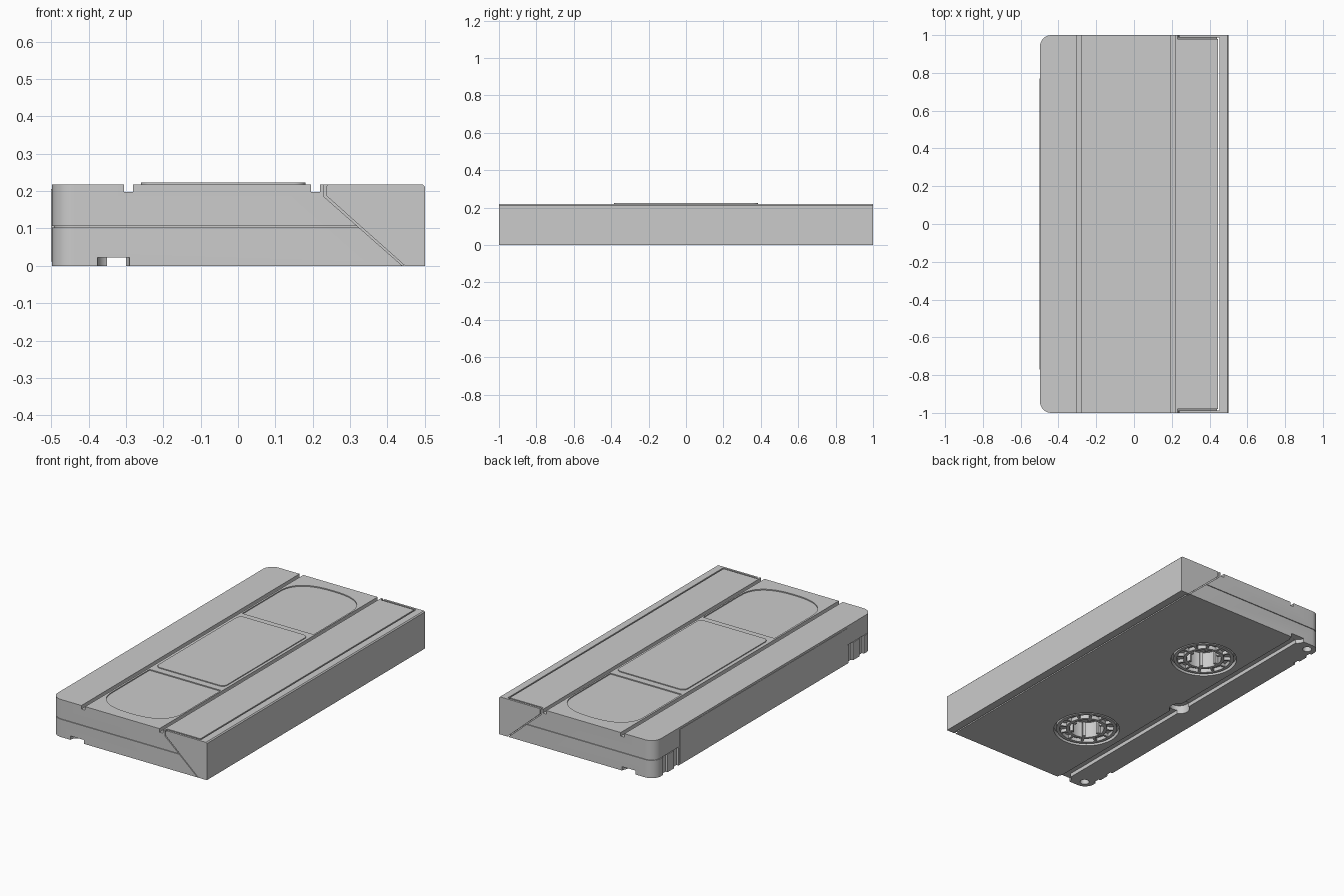
import bpy, bmesh
from math import sin, cos, pi, radians
from mathutils import Matrix, Vector

if "Cube" in bpy.data.objects:
    bpy.data.objects.remove(bpy.data.objects["Cube"])

H = 0.218


def finish(bm, name):
    bmesh.ops.recalc_face_normals(bm, faces=bm.faces)
    me = bpy.data.meshes.new(name)
    bm.to_mesh(me)
    bm.free()
    ob = bpy.data.objects.new(name, me)
    bpy.context.collection.objects.link(ob)
    return ob


def loft(bm, loops, closed=False):
    rings = [[bm.verts.new(p) for p in loop] for loop in loops]
    n = len(rings[0])
    pairs = list(zip(rings, rings[1:])) + ([(rings[-1], rings[0])] if closed else [])
    for a, b in pairs:
        for i in range(n):
            j = (i + 1) % n
            bm.faces.new((a[i], a[j], b[j], b[i]))
    if not closed:
        bm.faces.new(rings[0][::-1])
        bm.faces.new(rings[-1])


def prism(name, pts, lo, hi, axis='z'):
    place = (lambda p, t: (p[0], p[1], t)) if axis == 'z' else (lambda p, t: (p[0], t, p[1]))
    bm = bmesh.new()
    loft(bm, [[place(p, t) for p in pts] for t in (lo, hi)])
    return finish(bm, name)


def box(name, x0, x1, y0, y1, z0, z1):
    return prism(name, [(x0, y0), (x1, y0), (x1, y1), (x0, y1)], z0, z1)


def disc(name, x, y, r, z0, z1, n=48):
    pts = [(x + r * cos(2 * pi * i / n), y + r * sin(2 * pi * i / n)) for i in range(n)]
    return prism(name, pts, z0, z1)


def arc(cx, cy, r, a0, a1, n=8):
    return [(cx + r * cos(radians(a0 + (a1 - a0) * i / n)),
             cy + r * sin(radians(a0 + (a1 - a0) * i / n))) for i in range(n + 1)]


def cut(target, cutter):
    cutter.hide_render = True
    m = target.modifiers.new("cut", 'BOOLEAN')
    m.operation, m.solver, m.object = 'DIFFERENCE', 'EXACT', cutter
    bpy.context.view_layer.objects.active = target
    bpy.ops.object.modifier_apply(modifier=m.name)
    bpy.data.objects.remove(cutter)


# body shell: rounded back corners, fine seam halfway up
def outline(d, z):
    r = 0.06
    pts = [(0.445 - d, -1 + d), (0.445 - d, 1 - d)]
    pts += arc(-0.5 + r, 1 - r, r - d, 90, 180) + arc(-0.5 + r, -1 + r, r - d, 180, 270)
    return [(x + 0.002, y, z) if x < -0.4 else (x, y, z) for x, y in pts]


bm = bmesh.new()
loft(bm, [outline(d, z) for d, z in ((0, 0), (0, 0.103), (0.005, 0.103),
                                     (0.005, 0.107), (0, 0.107), (0, H))])
body = finish(bm, "cassette_body")

# long grooves on the top, guide groove on the bottom
for x0, x1 in ((-0.305, -0.281), (0.196, 0.219)):
    cut(body, box("groove_cutter", x0, x1, -1.1, 1.1, 0.197, 0.3))
cut(body, box("groove_cutter", -0.35, -0.3, -1.1, 1.1, -0.1, 0.022))
cut(body, disc("notch_cutter", -0.325, 0, 0.055, -0.1, 0.05))

for s in (-1, 1):
    # side recess holding the end plate of the flap
    wedge = [(0.23, 0.3), (0.23, 0.185), (0.497, -0.05), (0.6, -0.05), (0.6, 0.3)]
    cut(body, prism("flap_cutter", wedge, *sorted((s * 0.98, s * 1.1)), 'y'))
    # window recess with a bulged outer end
    win = [(-0.27, s * 0.425), (0.187, s * 0.425)]
    for i in range(25):
        a = pi * i / 24
        c, q = cos(a), abs(sin(a)) ** 0.8
        win.append((-0.0415 + 0.2285 * (abs(c) ** 0.8) * (1 if c > 0 else -1),
                    s * (0.76 + 0.17 * q)))
    cut(body, prism("window_cutter", win, H - 0.006, 0.3))
    # groove ends, screw holes, reel wells
    cut(body, disc("end_cutter", -0.333, s * 1.0, 0.043, -0.1, 0.0225))
    cut(body, disc("screw_cutter", -0.443, s * 0.95, 0.025, -0.1, 0.06, 24))
    cut(body, disc("well_cutter", -0.08, s * 0.5, 0.18, -0.1, 0.025, 64))
    cut(body, disc("hub_cutter", -0.08, s * 0.5, 0.1, -0.1, 0.1))
    # slots in the back edge
    for y0, y1 in ((0.78, 0.82), (0.88, 0.92)):
        cut(body, box("slot_cutter", -0.6, -0.485, *sorted((s * y0, s * y1)), -0.05, 0.105))

# reels: two rings, spokes and inward drive teeth
for s, side in ((-1, "front"), (1, "back")):
    bm = bmesh.new()
    for r0, r1, z0, z1 in ((0.148, 0.166, 0.004, 0.03), (0.095, 0.112, 0.004, 0.09)):
        prof = ((r0, z0), (r1, z0), (r1, z1), (r0, z1))
        loft(bm, [[(r * cos(2 * pi * i / 64), r * sin(2 * pi * i / 64), z) for i in range(64)]
                  for r, z in prof], closed=True)

    def bars(count, r0, r1, width, z0, z1):
        for i in range(count):
            m = Matrix.Rotation(2 * pi * i / count, 4, 'Z') \
                @ Matrix.Translation(((r0 + r1) / 2, 0, (z0 + z1) / 2)) \
                @ Matrix.Diagonal((r1 - r0, width, z1 - z0, 1))
            bmesh.ops.create_cube(bm, size=1, matrix=m)

    bars(12, 0.11, 0.15, 0.012, 0.006, 0.028)
    bars(6, 0.075, 0.098, 0.016, 0.004, 0.09)
    reel = finish(bm, "reel_" + side)
    reel.location = Vector((-0.08, s * 0.5, 0))

# hinged flap: front wall and two tapered end plates
b = 0.006
wall = [(0.453, 0), (0.5, 0), (0.5, H - b), (0.5 - b, H), (0.453, H)]
prism("flap_wall", wall, -1, 1, 'y')
plate = [(0.236, 0.188), (0.447, 0), (0.46, 0), (0.46, H), (0.242, H), (0.236, H - b)]
for s, side in ((-1, "front"), (1, "back")):
    prism("flap_plate_" + side, plate, *sorted((s * 0.988, s * 1.0)), 'y')

# labels on the top and the back edge
r = 0.03
label = (arc(0.18 - r, 0.385 - r, r, 0, 90) + arc(-0.26 + r, 0.385 - r, r, 90, 180)
         + arc(-0.26 + r, -0.385 + r, r, 180, 270) + arc(0.18 - r, -0.385 + r, r, 270, 360))
prism("top_label", label, H - 0.004, 0.223)
box("edge_label", -0.5, -0.49, -0.77, 0.77, 0.012, 0.206)

# smooth shading with sharp edges kept
bpy.ops.object.select_all(action='DESELECT')
for ob in bpy.context.scene.objects:
    ob.select_set(True)
bpy.context.view_layer.objects.active = body
bpy.ops.object.shade_smooth_by_angle(angle=radians(30))
